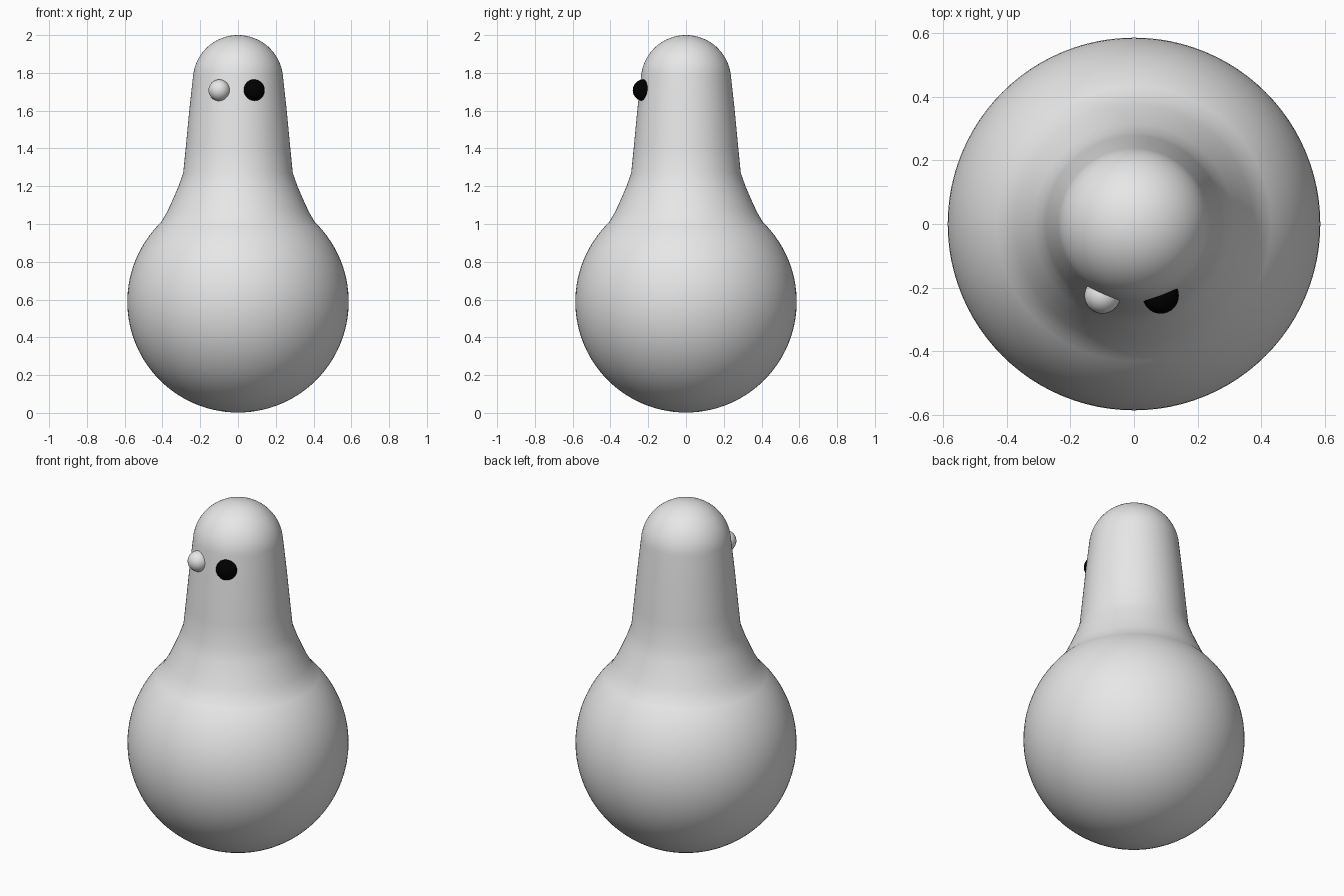
import bpy, bmesh
from math import sin, cos, radians, tau

cube = bpy.data.objects.get("Cube")
if cube:
    bpy.data.objects.remove(cube, do_unlink=True)


def material(name, rgb):
    m = bpy.data.materials.new(name)
    m.use_nodes = True
    m.diffuse_color = (*rgb, 1)
    m.node_tree.nodes["Principled BSDF"].inputs["Base Color"].default_value = (*rgb, 1)
    return m


def finish(bm, name, mat):
    bmesh.ops.recalc_face_normals(bm, faces=bm.faces)
    for f in bm.faces:
        f.smooth = True
    mesh = bpy.data.meshes.new(name)
    bm.to_mesh(mesh)
    bm.free()
    mesh.materials.append(mat)
    ob = bpy.data.objects.new(name, mesh)
    bpy.context.collection.objects.link(ob)
    return ob


def arc(radius, centre, start, end, steps):
    """Points (r, z) on a circle, angles measured up from the horizon."""
    angles = [radians(start + (end - start) * i / steps) for i in range(steps + 1)]
    return [(max(radius * cos(a), 0), centre + radius * sin(a)) for a in angles]


def lathe(name, profile, mat, sides=96):
    bm = bmesh.new()
    verts = [bm.verts.new((r, 0, z)) for r, z in profile]
    edges = [bm.edges.new(pair) for pair in zip(verts, verts[1:])]
    bmesh.ops.spin(bm, geom=verts + edges, axis=(0, 0, 1), cent=(0, 0, 0),
                   angle=tau, steps=sides)
    bmesh.ops.remove_doubles(bm, verts=bm.verts, dist=0.0001)
    return finish(bm, name, mat)


def ball(name, centre, radius, mat):
    bm = bmesh.new()
    bmesh.ops.create_uvsphere(bm, u_segments=32, v_segments=16, radius=radius)
    bmesh.ops.translate(bm, verts=bm.verts, vec=centre)
    return finish(bm, name, mat)


grey = material("plain grey", (0.8, 0.8, 0.8))
black = material("black", (0, 0, 0))

# Round belly, flared shoulders, tapering neck and domed head in one profile
belly = arc(0.586, 0.588, -90, 46, 40)
shoulders = [(0.375, 1.065), (0.345, 1.13), (0.315, 1.2), (0.29, 1.27)]
neck = [(0.277, 1.4), (0.258, 1.6)]
head = arc(0.239, 1.761, 6, 90, 20)
lathe("body", belly + shoulders + neck + head, grey)

# Mismatched eyes, half sunk in the neck
ball("right_eye", (-0.099, -0.225, 1.708), 0.057, grey)
ball("left_eye", (0.084, -0.225, 1.708), 0.057, black)
